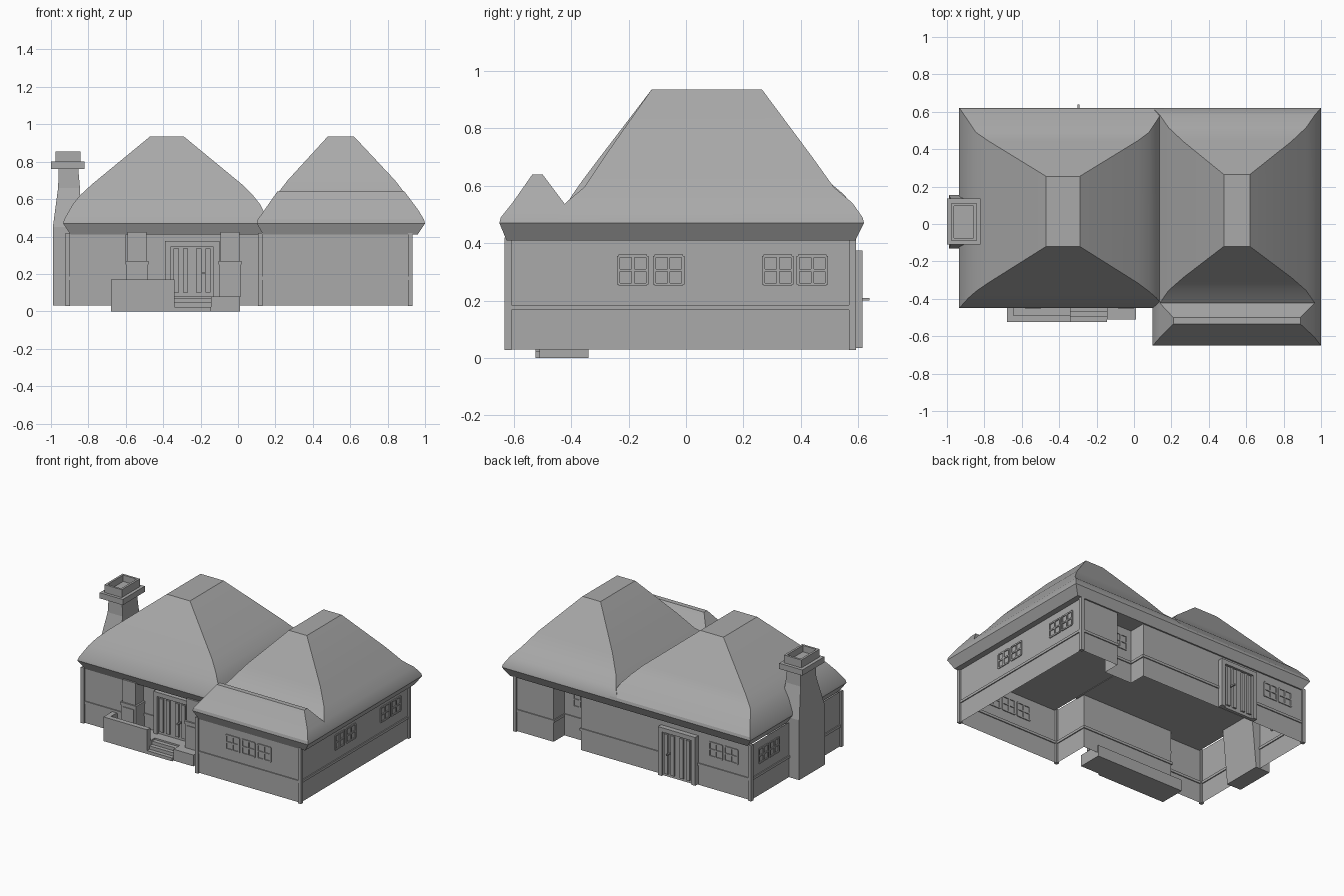
import bpy, bmesh
from mathutils import Vector

cube = bpy.data.objects.get("Cube")
if cube:
    bpy.data.objects.remove(cube)

GREY = (0.4, 0.4, 0.4, 1)
mat = bpy.data.materials.new("plain grey")
mat.use_nodes = True
mat.diffuse_color = GREY
mat.node_tree.nodes["Principled BSDF"].inputs["Base Color"].default_value = GREY


def finish(name, bm, smooth=False):
    bmesh.ops.recalc_face_normals(bm, faces=bm.faces)
    me = bpy.data.meshes.new(name)
    bm.to_mesh(me)
    bm.free()
    me.materials.append(mat)
    ob = bpy.data.objects.new(name, me)
    bpy.context.collection.objects.link(ob)
    if smooth:
        bpy.ops.object.select_all(action='DESELECT')
        ob.select_set(True)
        bpy.context.view_layer.objects.active = ob
        bpy.ops.object.shade_smooth_by_angle(angle=0.4)
    return ob


def add_box(bm, x0, x1, y0, y1, z0, z1):
    vs = bmesh.ops.create_cube(bm, size=1)["verts"]
    for v in vs:
        v.co = Vector((x0 if v.co.x < 0 else x1, y0 if v.co.y < 0 else y1,
                       z0 if v.co.z < 0 else z1))


def boxes(name, *specs):
    bm = bmesh.new()
    for s in specs:
        add_box(bm, *s)
    return finish(name, bm)


def ring_stack(name, rings, smooth=True):
    """Closed solid from rectangles (x0, x1, y0, y1, z)."""
    bm = bmesh.new()
    loops = [[bm.verts.new((x, y, z)) for x, y in ((a, c), (b, c), (b, d), (a, d))]
             for a, b, c, d, z in rings]
    for lo, hi in zip(loops, loops[1:]):
        for i in range(4):
            j = (i + 1) % 4
            bm.faces.new((lo[i], lo[j], hi[j], hi[i]))
    bm.faces.new(loops[0])
    bm.faces.new(loops[-1])
    return finish(name, bm, smooth)


# Roofs
ring_stack("main_roof", [
    (-.895, .13, -.42, .59, .41), (-.935, .165, -.45, .62, .47),
    (-.93, .16, -.445, .615, .49), (-.885, .12, -.395, .55, .57),
    (-.845, .08, -.36, .49, .62), (-.78, .02, -.315, .445, .68),
    (-.47, -.29, -.12, .255, .935)])
ring_stack("wing_roof", [
    (.135, .96, -.42, .59, .41), (.10, 1, -.45, .62, .47),
    (.105, .995, -.445, .615, .49), (.14, .965, -.42, .58, .54),
    (.185, .92, -.355, .515, .595), (.265, .84, -.285, .44, .70),
    (.48, .62, -.12, .265, .935)])
ring_stack("wing_front_roof", [
    (.135, .96, -.625, -.36, .41), (.10, 1, -.65, -.38, .47),
    (.105, .995, -.645, -.385, .49), (.14, .965, -.605, -.425, .54),
    (.21, .89, -.535, -.50, .64)])

# Open shell of outer walls
PLAN = [(-.91, -.42), (-.6, -.42), (-.6, -.35), (.12, -.35), (.12, -.62), (.92, -.62),
        (.92, .58), (.625, .58), (.625, .46), (.41, .46), (.41, .58), (-.91, .58)]
SIDES = list(zip(PLAN, PLAN[1:] + PLAN[:1]))
bm = bmesh.new()
for (ax, ay), (bx, by) in SIDES:
    bm.faces.new([bm.verts.new(p) for p in
                  ((ax, ay, .03), (bx, by, .03), (bx, by, .415), (ax, ay, .415))])
bmesh.ops.remove_doubles(bm, verts=bm.verts, dist=.001)
finish("walls", bm)

# Trim band and corner posts
T = .007
boxes("wall_trim", *[(min(a[0], b[0]) - T, max(a[0], b[0]) + T,
                      min(a[1], b[1]) - T, max(a[1], b[1]) + T, .167, .185)
                     for a, b in SIDES])
boxes("corner_posts", *[(x - .012, x + .012, y - .012, y + .012, .028, .42)
                        for x, y in ((-.91, -.42), (.92, -.62), (.92, .58),
                                     (-.91, .58), (.12, -.62))])


# Windows: raised frame bars around two by two panes
def window(name, axis, plane, centre, w=.1, z0=.257, z1=.355):
    b, d, zm = .005, .006, (z0 + z1) / 2
    a0, a1 = centre - w / 2, centre + w / 2
    bars = [(a - b, a + b, z0, z1) for a in (a0, centre, a1)]
    bars += [(a0, a1, z - b, z + b) for z in (z0, zm, z1)]
    specs = []
    for u0, u1, v0, v1 in bars:
        if axis == 'x':
            specs.append((u0, u1, plane - d, plane + d, v0, v1))
        else:
            specs.append((plane - d, plane + d, u0, u1, v0, v1))
    boxes(name, *specs)


for x in (.395, .517, .64):
    window("wing_front_window", 'x', -.62, x)
for y in (-.185, -.06, .32, .44):
    window("left_window", 'y', .92, y)
for y in (.32, .44):
    window("right_window", 'y', -.91, y)
for x in (-.76, -.64):
    window("back_window", 'x', .58, x)
window("alcove_window", 'x', .46, .5)


# Doors: stepped frame, leaf, tall strips and a handle
def door(name, cx, wall, out, z0):
    def slab(x0, x1, a, b, z0, z1):
        p, q = sorted((wall + out * a, wall + out * b))
        return (cx + x0, cx + x1, p, q, z0, z1)
    parts = [slab(-.145, -.115, 0, .035, z0, .375), slab(.115, .145, 0, .035, z0, .375),
             slab(-.145, .145, 0, .035, .345, .375), slab(-.115, .115, 0, .02, z0, .345)]
    parts += [slab(x - .014, x + .014, 0, .032, z0 + .02, .335) for x in (-.085, -.035, .035, .085)]
    parts.append(slab(.055, .065, .02, .06, .2, .21))
    boxes(name, *parts)


door("back_door", -.357, .58, 1, .035)
door("front_door", -.245, -.35, -1, .08)

# Porch: floor, parapet, steps
boxes("porch_floor", (-.68, -.34, -.5, -.34, 0, .08), (-.34, -.145, -.44, -.34, 0, .08),
      (-.145, .01, -.51, -.34, 0, .08))
boxes("porch_parapet", (-.68, -.34, -.525, -.49, 0, .17), (-.68, -.645, -.5, -.42, 0, .17))
boxes("porch_steps", *[(-.34, -.145, -.525 + .028 * i, -.42, .023 * i, .023 * (i + 1))
                       for i in range(3)])

# Porch pillars on wider pedestals with raised panels
for x, foot in ((-.54, .08), (-.043, .08)):
    boxes("porch_pillar", (x - .05, x + .05, -.44, -.35, foot, .425),
          (x - .058, x + .058, -.447, -.35, foot, .25),
          (x - .062, x + .062, -.45, -.35, .25, .268),
          (x - .043, x + .043, -.452, -.44, .125, .24))

# Chimney with flared base and hollow cap
ring_stack("chimney_stack", [
    (-.99, -.88, -.13, .155, .03), (-.99, -.84, -.13, .155, .45),
    (-.962, -.845, -.075, .1, .66), (-.958, -.855, -.07, .095, .77)], False)
ring_stack("chimney_cap", [
    (-1, -.82, -.11, .135, .76), (-1, -.82, -.11, .135, .80),
    (-.977, -.842, -.09, .112, .80), (-.977, -.842, -.09, .112, .855),
    (-.962, -.857, -.075, .097, .855), (-.962, -.857, -.075, .097, .81)], False)
